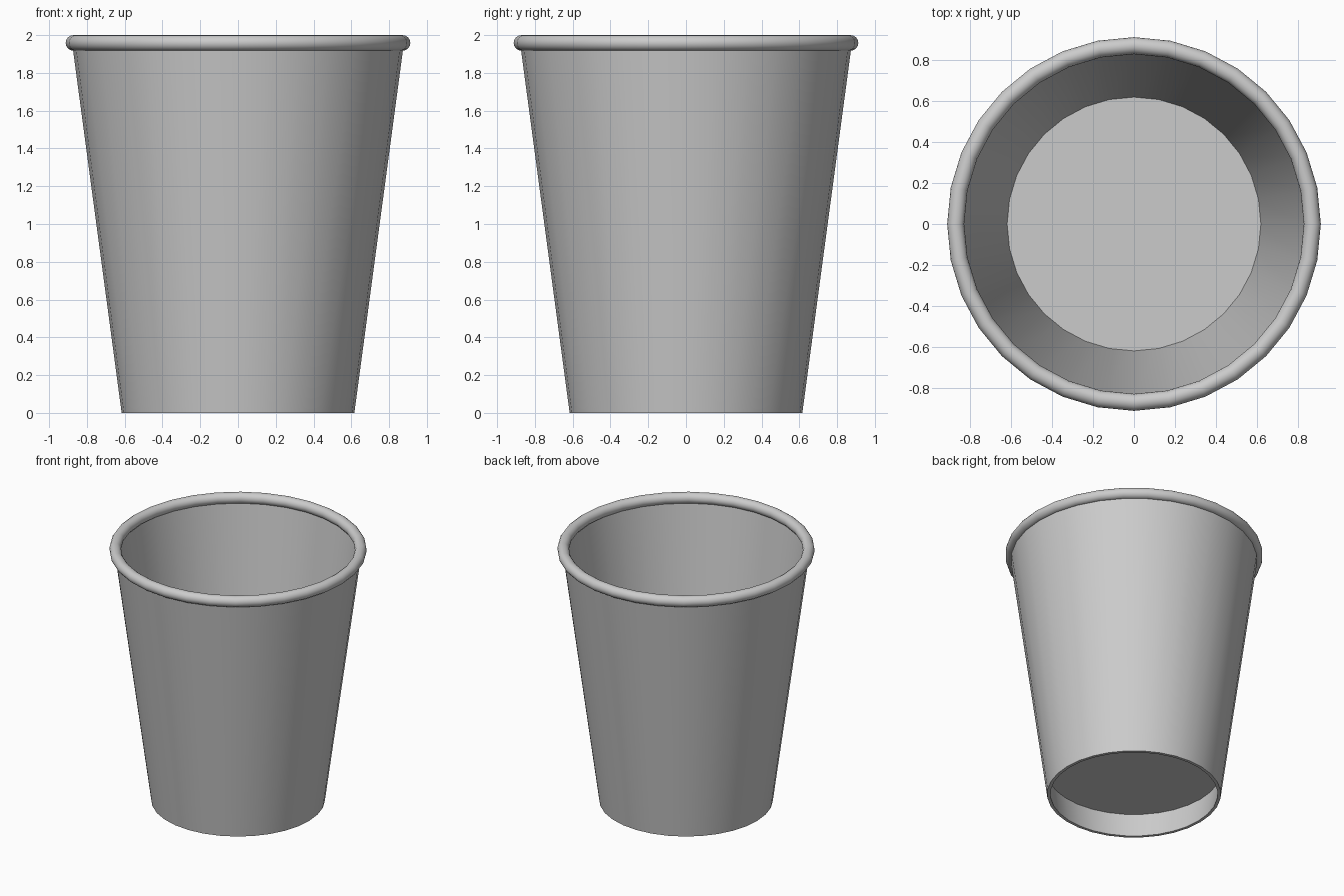
import bpy, bmesh, math

if "Cube" in bpy.data.objects:
    bpy.data.objects.remove(bpy.data.objects["Cube"])

SEG = 32
R0, SLOPE, WALL = 0.616, 0.134, 0.023


def radius(z, inset=0.0):
    return R0 + SLOPE * z - inset


def lathe(name, profile, closed=True):
    """Spin an (r, z) profile round the z axis; r = 0 points become poles."""
    bm = bmesh.new()
    verts = [bm.verts.new((r, 0, z)) for r, z in profile]
    pairs = list(zip(verts, verts[1:]))
    if closed:
        pairs.append((verts[-1], verts[0]))
    edges = [bm.edges.new(p) for p in pairs]
    bmesh.ops.spin(bm, geom=verts + edges, cent=(0, 0, 0), axis=(0, 0, 1),
                   angle=math.tau, steps=SEG)
    bmesh.ops.remove_doubles(bm, verts=bm.verts, dist=1e-4)
    bmesh.ops.recalc_face_normals(bm, faces=bm.faces)
    me = bpy.data.meshes.new(name)
    bm.to_mesh(me)
    bm.free()
    ob = bpy.data.objects.new(name, me)
    bpy.context.collection.objects.link(ob)
    bpy.ops.object.select_all(action='DESELECT')
    ob.select_set(True)
    bpy.context.view_layer.objects.active = ob
    bpy.ops.object.shade_smooth_by_angle(angle=math.radians(35))
    return ob


# Tapered wall, open at both ends
TOP = 1.95
lathe("cup_wall", [(radius(0), 0), (radius(TOP), TOP),
                   (radius(TOP, WALL), TOP), (radius(0, WALL), 0)])

# Rolled lip
MINOR = 0.0415
lathe("rolled_rim", [(0.871 + MINOR * math.cos(a), 2 - MINOR + MINOR * math.sin(a))
                     for a in (math.tau * i / 16 for i in range(16))])

# Recessed floor, set above the foot of the wall
LOW, HIGH = 0.19, 0.2
lathe("cup_floor", [(0, LOW), (radius(LOW, WALL * 0.9), LOW),
                    (radius(HIGH, WALL * 0.9), HIGH), (0, HIGH)], closed=False)
